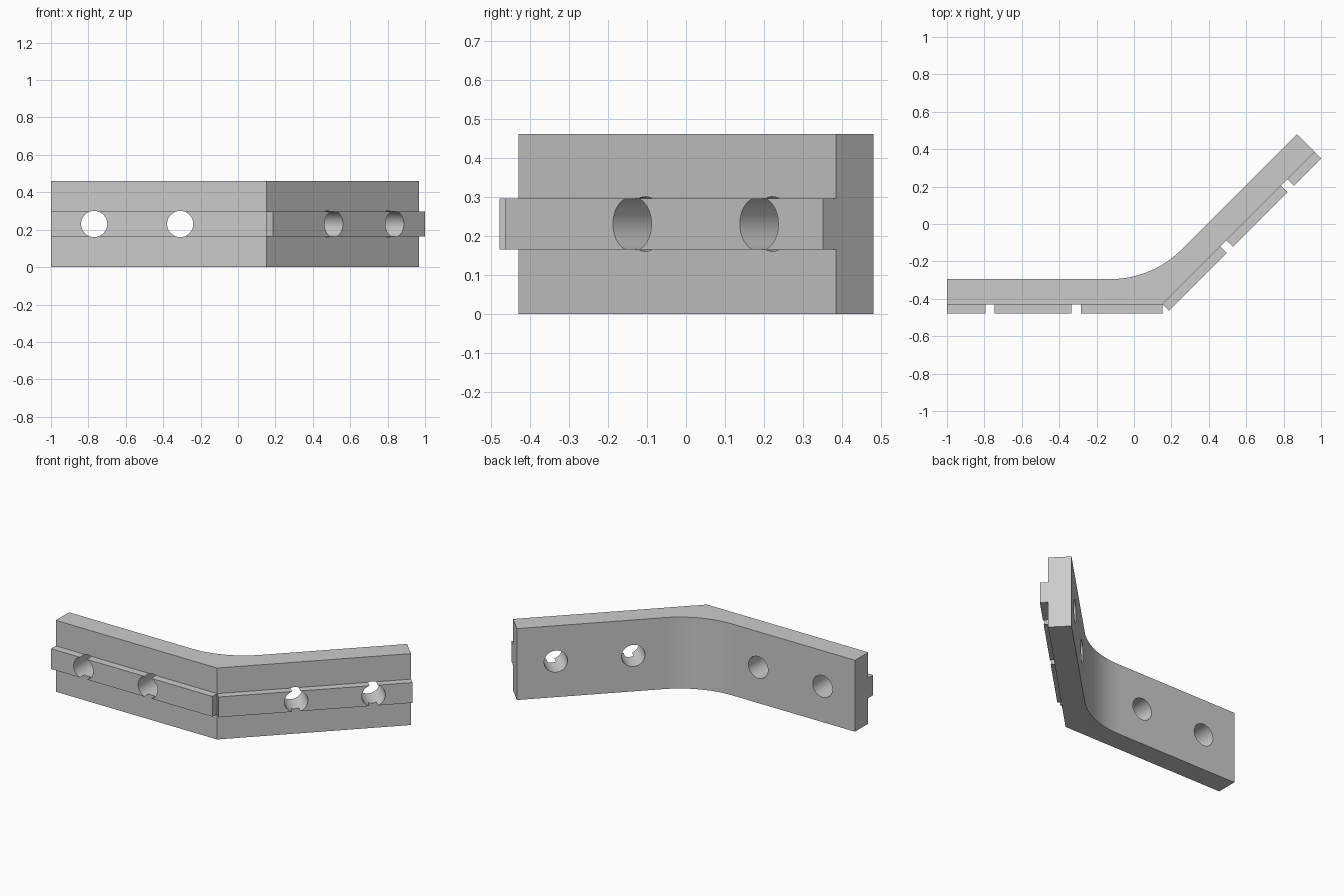
import bpy, bmesh
from math import sin, cos, tan, pi, radians
from mathutils import Matrix, Vector

cube = bpy.data.objects.get("Cube")
if cube:
    bpy.data.objects.remove(cube, do_unlink=True)

HEIGHT = 0.461
THICK = 0.135
ARM = 1.152
BEND = radians(45)
CORNER = Vector((0.152, -0.43, 0))
FILLET = 0.54
RAIL_DEPTH, RAIL_HEIGHT = 0.048, 0.131
HOLE_RADIUS = 0.07
HOLE_OFFSETS = (0.461, 0.921)
MID = HEIGHT / 2

grey = bpy.data.materials.new("grey_metal")
grey.use_nodes = True
grey.diffuse_color = (0.6, 0.6, 0.6, 1)
grey.node_tree.nodes["Principled BSDF"].inputs["Base Color"].default_value = (0.6, 0.6, 0.6, 1)


def make_object(name, bm):
    bmesh.ops.recalc_face_normals(bm, faces=bm.faces)
    mesh = bpy.data.meshes.new(name)
    bm.to_mesh(mesh)
    bm.free()
    mesh.materials.append(grey)
    obj = bpy.data.objects.new(name, mesh)
    bpy.context.collection.objects.link(obj)
    return obj


def extrude_outline(name, points, bottom, height):
    bm = bmesh.new()
    face = bm.faces.new([bm.verts.new((p[0], p[1], bottom)) for p in points])
    top = bmesh.ops.extrude_face_region(bm, geom=[face])["geom"]
    bmesh.ops.translate(bm, vec=(0, 0, height),
                        verts=[v for v in top if isinstance(v, bmesh.types.BMVert)])
    return make_object(name, bm)


def combine(target, tool, operation):
    mod = target.modifiers.new(operation.lower(), 'BOOLEAN')
    mod.operation, mod.solver, mod.object = operation, 'EXACT', tool
    bpy.context.view_layer.objects.active = target
    bpy.ops.object.modifier_apply(modifier=mod.name)
    bpy.data.objects.remove(tool, do_unlink=True)


# Each arm: outward direction from the bend, and its front normal
left = Vector((-1, 0, 0))
right = Vector((cos(BEND), sin(BEND), 0))
arms = [("right", left, Vector((0, -1, 0))),
        ("left", right, Vector((sin(BEND), -cos(BEND), 0)))]

# Plate outline: sharp outer corner, rounded inner corner
inner = CORNER + Vector((-THICK * tan(BEND / 2), THICK, 0))
start = inner + left * FILLET * tan(BEND / 2)
centre = start + Vector((0, FILLET, 0))
steps = 16
arc = [centre + FILLET * Vector((sin(BEND * i / steps), -cos(BEND * i / steps), 0))
       for i in range(steps, -1, -1)]
left_end, right_end = CORNER + left * ARM, CORNER + right * ARM
outline = [left_end, CORNER, right_end, right_end - arms[1][2] * THICK,
           *arc, left_end - arms[0][2] * THICK]
plate = extrude_outline("bent_plate", outline, 0, HEIGHT)

# Raised rail along the front of each arm, seated into the plate
for side, along, normal in arms:
    seat, face = normal * -0.02, normal * RAIL_DEPTH
    end = CORNER + along * ARM
    rail = extrude_outline(side + "_rail",
                           [CORNER + seat, end + seat, end + face, CORNER + face],
                           MID - RAIL_HEIGHT / 2, RAIL_HEIGHT)
    combine(plate, rail, 'UNION')

# Two round bolt holes through each arm
for side, along, normal in arms:
    for offset in HOLE_OFFSETS:
        spot = CORNER + along * offset + Vector((0, 0, MID))
        turn = normal.to_track_quat('Z', 'Y').to_matrix().to_4x4()
        bm = bmesh.new()
        bmesh.ops.create_cone(bm, cap_ends=True, segments=48, radius1=HOLE_RADIUS,
                              radius2=HOLE_RADIUS, depth=0.6,
                              matrix=Matrix.Translation(spot) @ turn)
        cutter = make_object(side + "_hole_cutter", bm)
        cutter.hide_render = True
        combine(plate, cutter, 'DIFFERENCE')

# Smooth the bend and holes, keep machined edges sharp
bpy.ops.object.select_all(action='DESELECT')
plate.select_set(True)
bpy.context.view_layer.objects.active = plate
bpy.ops.object.shade_smooth_by_angle(angle=radians(30))
